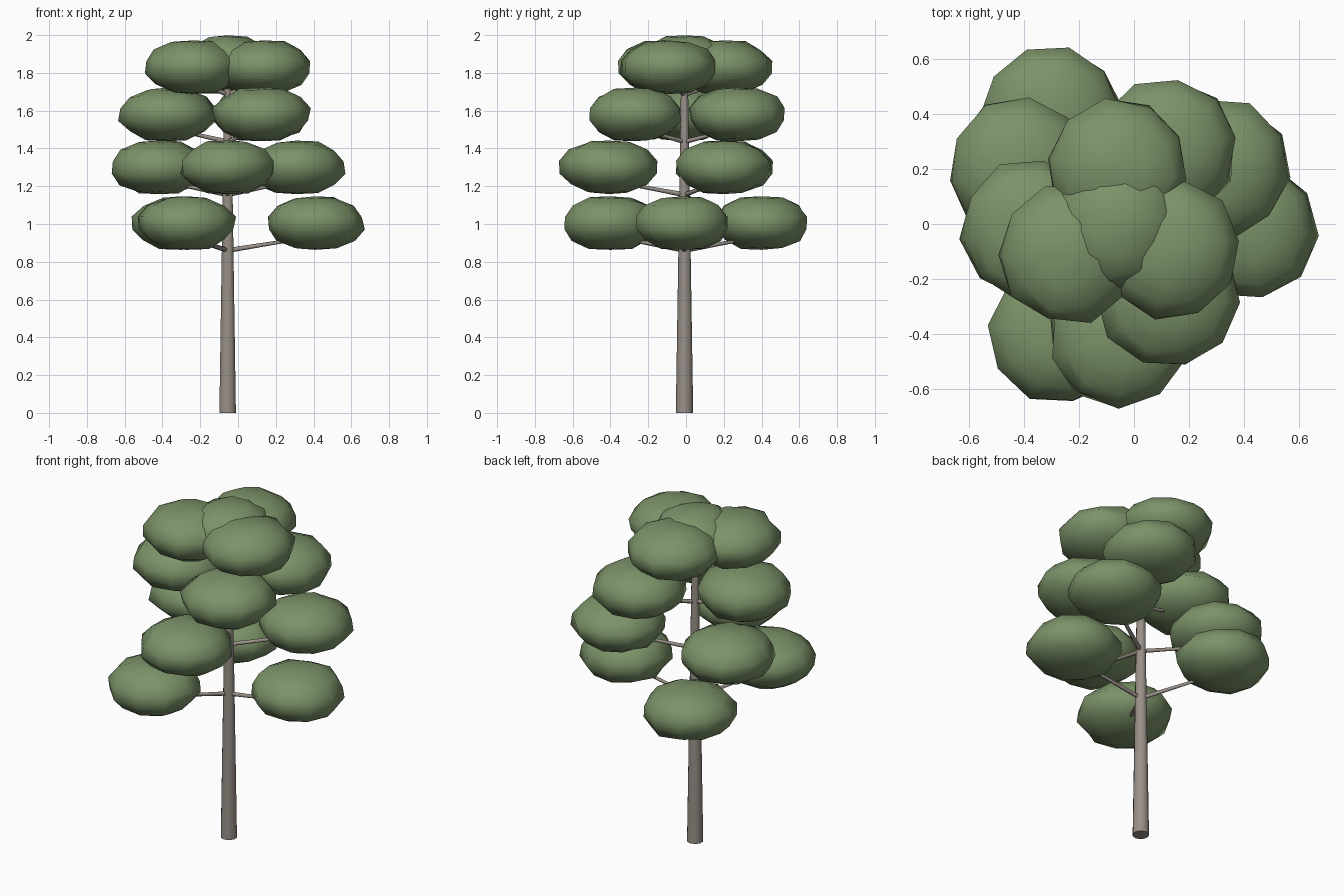
import bpy, bmesh, math, random
from mathutils import Vector

if "Cube" in bpy.data.objects:
    bpy.data.objects.remove(bpy.data.objects["Cube"])

random.seed(4)

def material(name, rgb):
    m = bpy.data.materials.new(name)
    m.diffuse_color = (*rgb, 1)
    m.use_nodes = True
    m.node_tree.nodes["Principled BSDF"].inputs["Base Color"].default_value = m.diffuse_color
    return m

LEAF = material("leaf green", (0.20, 0.29, 0.14))
BARK = material("grey brown bark", (0.32, 0.28, 0.25))
TX, TY = -0.055, -0.008   # trunk axis

def finish(name, bm, mat, angle=60):
    me = bpy.data.meshes.new(name)
    bmesh.ops.recalc_face_normals(bm, faces=bm.faces)
    bm.to_mesh(me)
    bm.free()
    ob = bpy.data.objects.new(name, me)
    bpy.context.collection.objects.link(ob)
    me.materials.append(mat)
    bpy.ops.object.select_all(action='DESELECT')
    ob.select_set(True)
    bpy.context.view_layer.objects.active = ob
    bpy.ops.object.shade_smooth_by_angle(angle=math.radians(angle))
    return ob

def limb(name, a, b, r1, r2, sides):
    """Tapered round limb between two points."""
    a, b = Vector(a), Vector(b)
    d = b - a
    bm = bmesh.new()
    bmesh.ops.create_cone(bm, cap_ends=True, segments=sides,
                          radius1=r1, radius2=r2, depth=d.length)
    rot = d.to_track_quat('Z', 'Y')
    for v in bm.verts:
        v.co = rot @ v.co + (a + b) / 2
    return finish(name, bm, BARK)

def clump(name, x, y, z, rx, ry, rz):
    """Flattened, slightly irregular foliage ball."""
    bm = bmesh.new()
    bmesh.ops.create_uvsphere(bm, u_segments=10, v_segments=7, radius=1)
    turn = random.uniform(0, math.tau)
    c, s = math.cos(turn), math.sin(turn)
    for v in bm.verts:
        p = v.co * random.uniform(0.97, 1.05)
        if abs(v.co.z) > 0.99:
            p = v.co * 0.97
        v.co = (x + rx * (c * p.x - s * p.y), y + ry * (s * p.x + c * p.y), z + rz * p.z)
    return finish(name, bm, LEAF)

# trunk
limb("trunk", (TX, TY, 0), (TX, TY, 1.78), 0.046, 0.018, 10)

# four tiers of three clumps, each held by a thin branch
tiers = [
    (1.005, [(0.41, -0.02), (-0.30, 0.40), (-0.27, -0.40)]),
    (1.30, [(0.31, 0.20), (-0.42, 0.20), (-0.055, -0.41)]),
    (1.58, [(0.12, 0.275), (-0.375, -0.02), (0.125, -0.27)]),
    (1.83, [(-0.06, 0.20), (-0.24, -0.11), (0.13, -0.09)]),
]
for t, (z, spots) in enumerate(tiers, 1):
    for i, (x, y) in enumerate(spots, 1):
        clump(f"foliage_{t}_{i}", x, y, z, 0.258, 0.258, 0.146)
        limb(f"branch_{t}_{i}", (TX, TY, z - 0.145), (x, y, z - 0.07), 0.013, 0.007, 6)

# crown clump
clump("foliage_crown", -0.055, 0.0, 1.855, 0.235, 0.235, 0.148)
